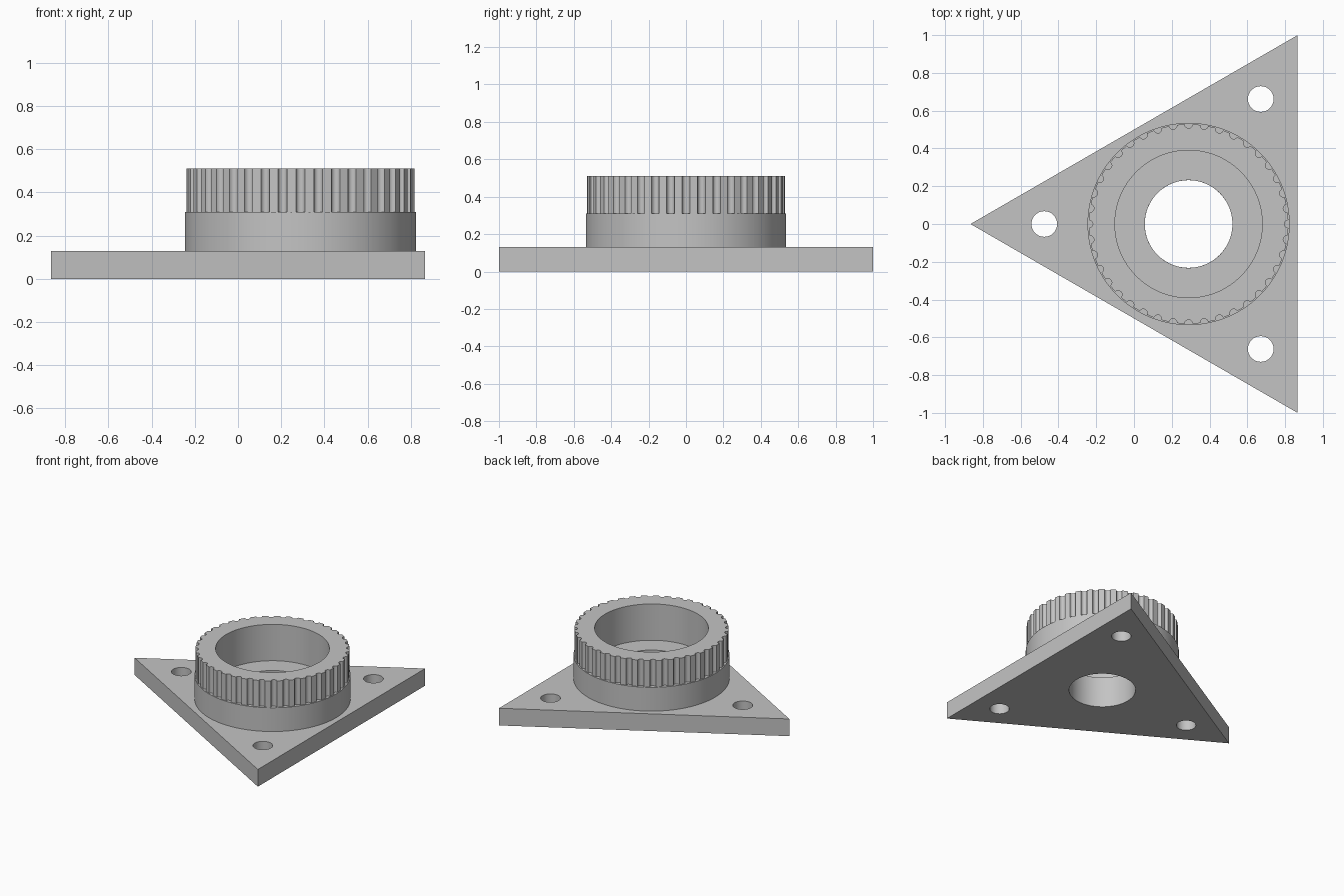
import bpy, bmesh, math
from math import sin, cos, pi, radians

if "Cube" in bpy.data.objects:
    bpy.data.objects.remove(bpy.data.objects["Cube"])

CENTRE_X = 0.289        # triangle centroid, axis of the collar
PLATE_TOP = 0.13
BORE_R = 0.232
TEETH = 40

grey = bpy.data.materials.new("plain_grey")
grey.use_nodes = True
colour = (0.55, 0.55, 0.55, 1)
grey.diffuse_color = colour
grey.node_tree.nodes["Principled BSDF"].inputs["Base Color"].default_value = colour


def finish(obj):
    """Weld, orient and shade a part."""
    bm = bmesh.new()
    bm.from_mesh(obj.data)
    bmesh.ops.remove_doubles(bm, verts=bm.verts, dist=0.0001)
    bmesh.ops.recalc_face_normals(bm, faces=bm.faces)
    bm.to_mesh(obj.data)
    bm.free()
    obj.data.materials.clear()
    obj.data.materials.append(grey)
    bpy.ops.object.select_all(action='DESELECT')
    obj.select_set(True)
    bpy.context.view_layer.objects.active = obj
    bpy.ops.object.shade_smooth_by_angle(angle=radians(35))


def circle(cx, cy, r, count):
    return [(cx + r * cos(2 * pi * i / count), cy + r * sin(2 * pi * i / count))
            for i in range(count)]


# Triangular plate with a centre bore and three corner holes
outlines = [circle(CENTRE_X, 0, 2 / math.sqrt(3), 3), circle(CENTRE_X, 0, BORE_R, 64)]
# turn the triangle so that one corner points to -x
outlines[0] = [(2 * CENTRE_X - x, y) for x, y in outlines[0]]
outlines += [circle(CENTRE_X + 0.764 * cos(a), 0.764 * sin(a), 0.068, 32)
             for a in (pi / 3, pi, -pi / 3)]
curve = bpy.data.curves.new("base_plate", 'CURVE')
curve.dimensions = '2D'
curve.fill_mode = 'BOTH'
curve.extrude = PLATE_TOP / 2
for outline in outlines:
    spline = curve.splines.new('POLY')
    spline.points.add(len(outline) - 1)
    for point, (x, y) in zip(spline.points, outline):
        point.co = (x, y, 0, 1)
    spline.use_cyclic_u = True
plate = bpy.data.objects.new("base_plate", curve)
plate.location.z = PLATE_TOP / 2
bpy.context.collection.objects.link(plate)
bpy.ops.object.select_all(action='DESELECT')
plate.select_set(True)
bpy.context.view_layer.objects.active = plate
bpy.ops.object.convert(target='MESH')
finish(bpy.context.view_layer.objects.active)

# Fluted outline: a half-round groove and a plain land for each tooth
RING_R, GROOVE_R = 0.528, 0.021
fluted = []
for tooth in range(TEETH):
    start = 2 * pi * tooth / TEETH
    for step in range(-3, 4):
        a = step * pi / 6
        across, out = GROOVE_R * sin(a), RING_R - GROOVE_R * cos(a)
        fluted.append((start + math.atan2(across, out), math.hypot(across, out)))
    fluted.append((start + pi / TEETH, RING_R))

# Collar: plain drum, fluted ring, wide recess and stepped bore (None = fluted)
levels = [(0.535, PLATE_TOP), (0.535, 0.31), (None, 0.31), (None, 0.51),
          (0.39, 0.51), (0.39, 0.235), (BORE_R, 0.235), (BORE_R, PLATE_TOP)]
bm = bmesh.new()
rings = [[bm.verts.new((CENTRE_X + (r or fr) * cos(a), (r or fr) * sin(a), z))
          for a, fr in fluted] for r, z in levels]
for low, high in zip(rings, rings[1:]):
    for i in range(len(fluted)):
        bm.faces.new((low[i - 1], low[i], high[i], high[i - 1]))
mesh = bpy.data.meshes.new("fluted_collar")
bm.to_mesh(mesh)
bm.free()
collar = bpy.data.objects.new("fluted_collar", mesh)
bpy.context.collection.objects.link(collar)
finish(collar)
